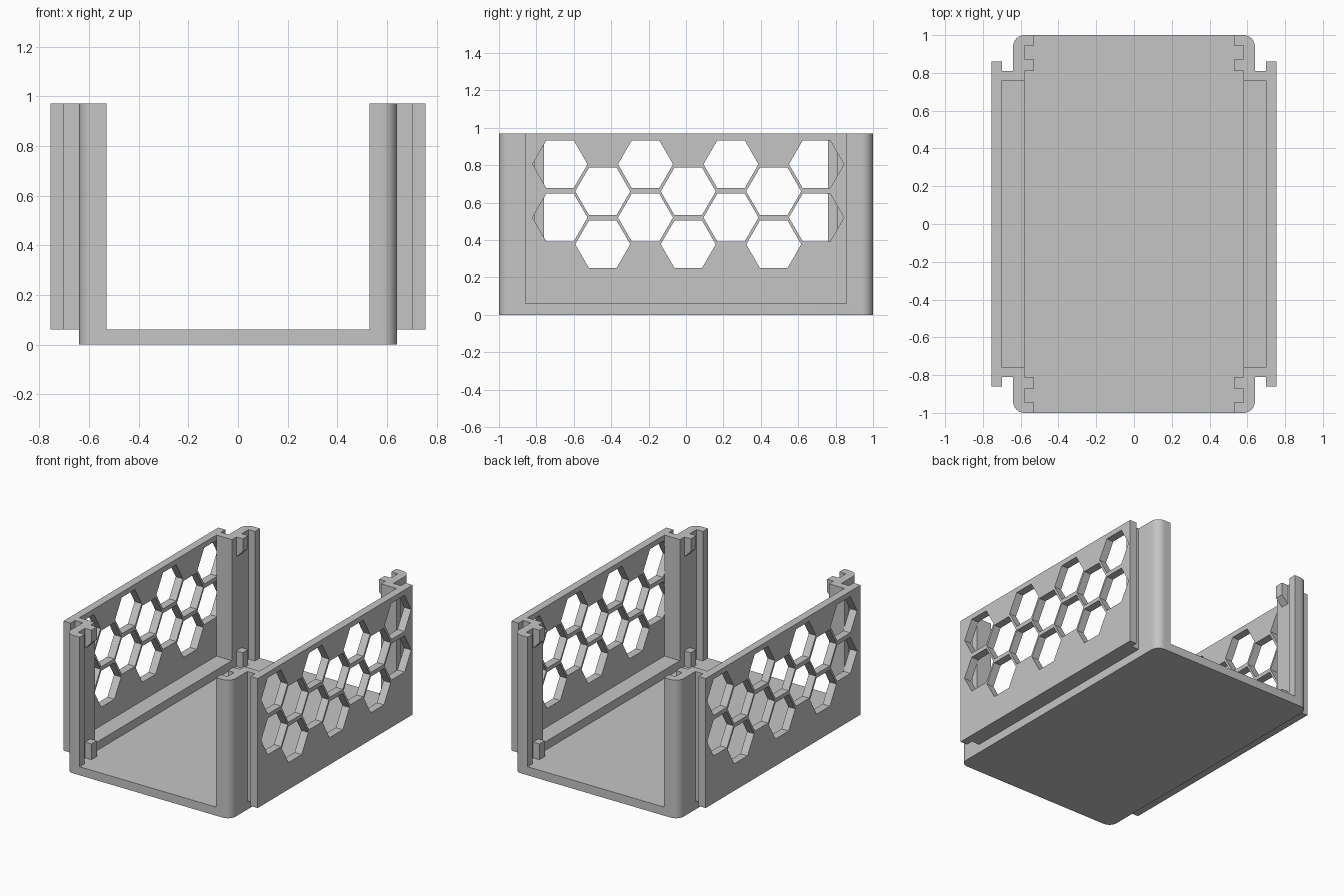
import bpy
import bmesh
from math import cos, sin, pi
from mathutils import Matrix

if "Cube" in bpy.data.objects:
    bpy.data.objects.remove(bpy.data.objects["Cube"])

grey = bpy.data.materials.new("plain grey")
grey.use_nodes = True
grey.diffuse_color = (0.56, 0.56, 0.56, 1)
grey.node_tree.nodes["Principled BSDF"].inputs["Base Color"].default_value = grey.diffuse_color

# Local (a, b, c) to world: the plan stays flat, the elevation (y, z) faces x
PLAN = Matrix()
ELEVATION = Matrix(((0, 0, 1, 0), (1, 0, 0, 0), (0, 1, 0, 0), (0, 0, 0, 1)))
FRONTAL = Matrix(((1, 0, 0, 0), (0, 0, 1, 0), (0, 1, 0, 0), (0, 0, 0, 1)))


def prism(name, loops, lo, hi, frame=PLAN):
    """Extrude an outline, with any further loops as holes, from lo to hi."""
    curve = bpy.data.curves.new(name + "_outline", "CURVE")
    curve.dimensions = "2D"
    curve.fill_mode = "BOTH"
    curve.extrude = abs(hi - lo) / 2
    for loop in loops:
        spline = curve.splines.new("POLY")
        spline.points.add(len(loop) - 1)
        for point, (a, b) in zip(spline.points, loop):
            point.co = (a, b, 0, 1)
        spline.use_cyclic_u = True
    helper = bpy.data.objects.new(name + "_outline", curve)
    bm = bmesh.new()
    bm.from_mesh(helper.to_mesh())
    helper.to_mesh_clear()
    bpy.data.objects.remove(helper)
    bpy.data.curves.remove(curve)

    bmesh.ops.remove_doubles(bm, verts=bm.verts, dist=0.0001)
    bmesh.ops.transform(bm, matrix=frame @ Matrix.Translation((0, 0, (lo + hi) / 2)), verts=bm.verts)
    bmesh.ops.recalc_face_normals(bm, faces=bm.faces)
    mesh = bpy.data.meshes.new(name)
    bm.to_mesh(mesh)
    bm.free()
    mesh.materials.append(grey)
    obj = bpy.data.objects.new(name, mesh)
    bpy.context.collection.objects.link(obj)
    bpy.ops.object.select_all(action="DESELECT")
    obj.select_set(True)
    bpy.context.view_layer.objects.active = obj
    bpy.ops.object.shade_smooth_by_angle(angle=pi / 6)
    return obj


def rect(a0, a1, b0, b1):
    return [(a0, b0), (a1, b0), (a1, b1), (a0, b1)]


def hexagon(a, b, r=0.147):
    return [(a + r * cos(i * pi / 3), b + r * sin(i * pi / 3)) for i in range(6)]


# Shared dimensions
HALF, FLOOR, TOP, T = 0.64, 0.06, 0.97, 0.06
corner = [(HALF - T + T * cos(i * pi / 16), 1 - T + T * sin(i * pi / 16)) for i in range(9)]

# Floor with rounded corners
outline = []
for sx, sy in ((1, 1), (-1, 1), (-1, -1), (1, -1)):
    arc = corner if sx == sy else corner[::-1]
    outline += [(sx * x, sy * y) for x, y in arc]
prism("floor", [outline], 0, FLOOR)

# Hexagonal vents in staggered columns
PITCH = 0.2285
vents = []
for col in range(7):
    rows = (0.66, 0.377) if col % 2 else (0.805, 0.52)
    vents += [hexagon(0.012 + (col - 3) * PITCH, z) for z in rows]

# Corner post: rounded shell with an inner lip and a web reaching the side wall
post = [(0.53, 1), (0.53, 0.945), (0.58, 0.945), (0.58, 0.76), (0.70, 0.76),
        (0.70, 0.81), (HALF, 0.81)] + corner

for side, sx in (("left", 1), ("right", -1)):
    prism(side + "_vented_wall", [rect(-0.86, 0.86, FLOOR, TOP)] + vents,
          sx * 0.70, sx * 0.755, ELEVATION)
    prism(side + "_ledge", [rect(sx * 0.58, sx * 0.70, -0.76, 0.76)], FLOOR, 0.12)
    for end, sy in (("front", -1), ("back", 1)):
        name = end + "_" + side
        prism(name + "_post", [[(sx * x, sy * y) for x, y in post]], FLOOR, TOP)
        # Panel clips: a block at the foot and a sloped one at the top
        prism(name + "_lower_clip", [rect(sx * 0.53, sx * 0.58, FLOOR, 0.17)],
              sy * 0.81, sy * 0.87, FRONTAL)
        hook = [(0.53, TOP), (0.58, TOP), (0.58, 0.83), (0.53, 0.88)]
        prism(name + "_upper_clip", [[(sx * x, z) for x, z in hook]],
              sy * 0.81, sy * 0.87, FRONTAL)
